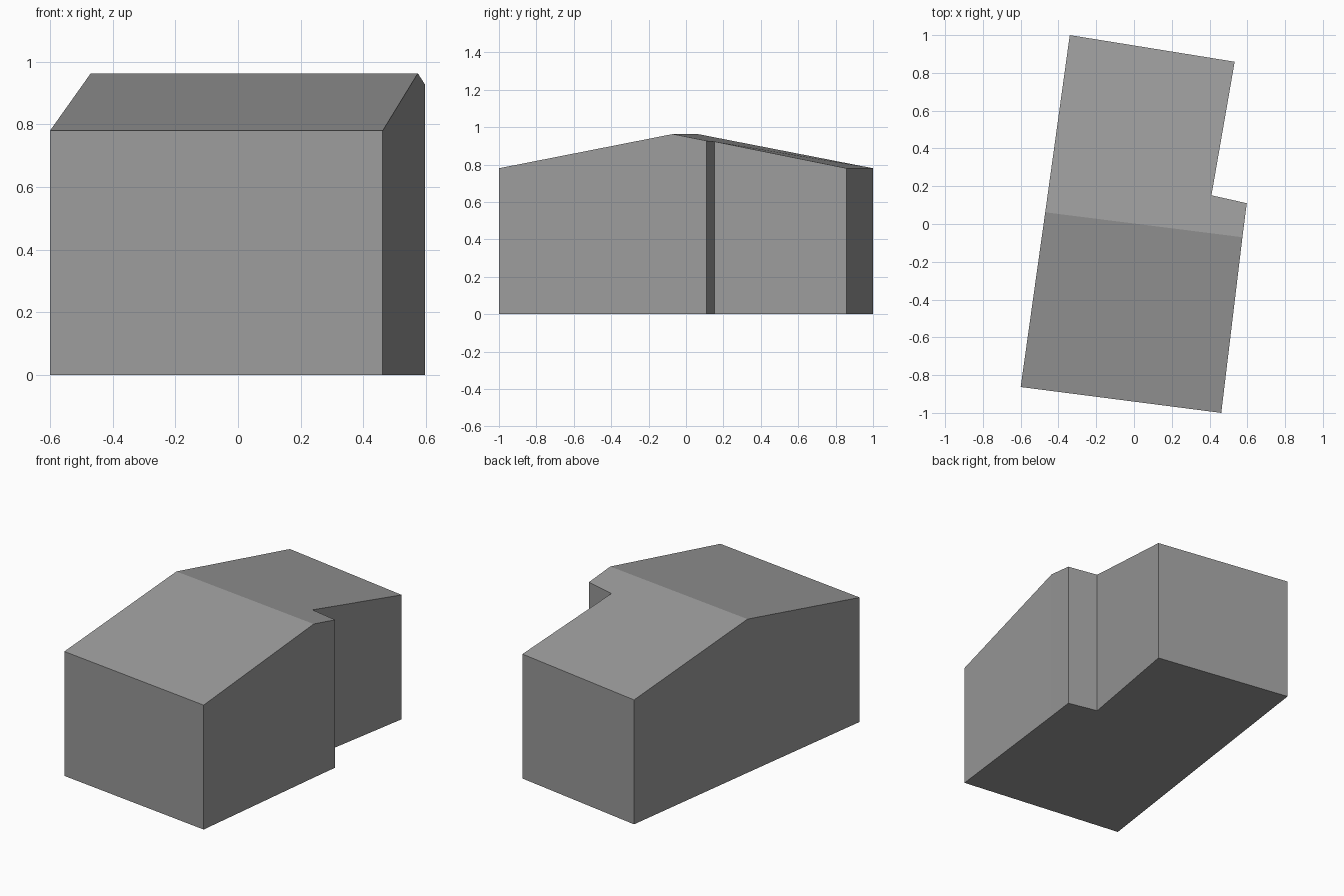
import bpy
import bmesh

if "Cube" in bpy.data.objects:
    bpy.data.objects.remove(bpy.data.objects["Cube"], do_unlink=True)

GREY = (0.33, 0.33, 0.33, 1)
EAVES, RIDGE = 0.78, 0.963

# Footprint corners (x, y, roof height), counter-clockwise from front left of view
corners = [
    (-0.60, -0.863, EAVES), (0.462, -1.0, EAVES),
    (0.574, -0.07, RIDGE), (0.597, 0.11, 0.927),
    (0.41, 0.152, 0.923), (0.533, 0.859, EAVES),
    (-0.34, 1.0, EAVES), (-0.47, 0.062, RIDGE),
]

plaster = bpy.data.materials.new("plain_grey")
plaster.diffuse_color = GREY
plaster.use_nodes = True
plaster.node_tree.nodes["Principled BSDF"].inputs["Base Color"].default_value = GREY

bm = bmesh.new()
base = [bm.verts.new((x, y, 0)) for x, y, _ in corners]
top = [bm.verts.new(c) for c in corners]

# Walls: the gable sides run through the ridge ends as single faces
for run in ([0, 1], [1, 2, 3], [3, 4], [4, 5], [5, 6], [6, 7, 0]):
    bm.faces.new([base[i] for i in run] + [top[i] for i in reversed(run)])

# Floor and the two roof slopes
bm.faces.new(base[::-1])
bm.faces.new([top[i] for i in (0, 1, 2, 7)])
bm.faces.new([top[i] for i in (2, 3, 4, 5, 6, 7)])
bmesh.ops.triangulate(bm, faces=bm.faces[:])
bmesh.ops.recalc_face_normals(bm, faces=bm.faces[:])

mesh = bpy.data.meshes.new("house_body")
bm.to_mesh(mesh)
bm.free()
mesh.materials.append(plaster)
house = bpy.data.objects.new("house_body", mesh)
bpy.context.collection.objects.link(house)
